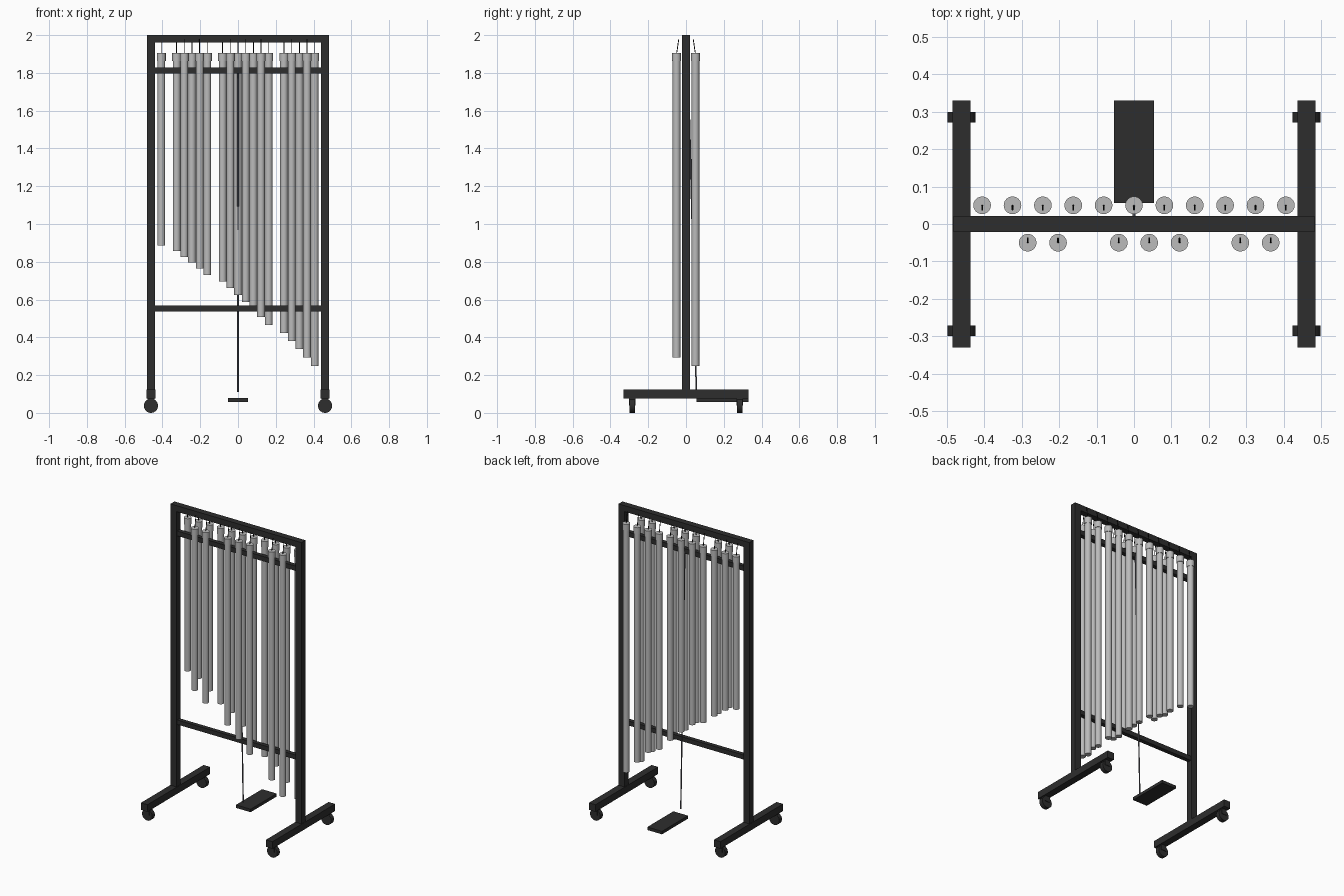
import bpy, math
from mathutils import Vector

if "Cube" in bpy.data.objects:
    bpy.data.objects.remove(bpy.data.objects["Cube"])


def material(name, rgb):
    m = bpy.data.materials.new(name)
    m.diffuse_color = (*rgb, 1)
    m.use_nodes = True
    m.node_tree.nodes["Principled BSDF"].inputs["Base Color"].default_value = m.diffuse_color
    return m


BLACK = material("black_frame", (0.027, 0.027, 0.027))
SILVER = material("silver_tube", (0.50, 0.50, 0.50))
STEEL = material("steel_rod", (0.12, 0.12, 0.14))
CORD = material("black_cord", (0.008, 0.008, 0.008))


def box(name, lo, hi, mat, bevel=0):
    lo, hi = Vector(lo), Vector(hi)
    bpy.ops.mesh.primitive_cube_add(size=1, location=(lo + hi) / 2)
    ob = bpy.context.object
    ob.name = name
    ob.scale = hi - lo
    bpy.ops.object.transform_apply(location=False, rotation=False, scale=True)
    ob.data.materials.append(mat)
    if bevel:
        mod = ob.modifiers.new("bevel", 'BEVEL')
        mod.width, mod.segments = bevel, 1
    return ob


def rod(name, a, b, r, mat, sides=24):
    a, b = Vector(a), Vector(b)
    d = b - a
    bpy.ops.mesh.primitive_cylinder_add(vertices=sides, radius=r, depth=d.length,
                                        location=(a + b) / 2)
    ob = bpy.context.object
    ob.name = name
    ob.rotation_euler = d.to_track_quat('Z', 'Y').to_euler()
    ob.data.materials.append(mat)
    bpy.ops.object.shade_smooth_by_angle(angle=math.radians(40))
    return ob


# Frame: posts, feet and casters on each side
for s, side in ((-1, "left"), (1, "right")):
    x = s * 0.461
    box(f"{side}_post", (x - 0.022, -0.021, 0.08), (x + 0.022, 0.021, 1.96), BLACK)
    box(f"{side}_foot", (x - 0.024, -0.33, 0.077), (x + 0.024, 0.33, 0.124), BLACK)
    for t, end in ((-1, "front"), (1, "back")):
        y = t * 0.285
        rod(f"{side}_{end}_wheel", (x, y - 0.014, 0.0375), (x, y + 0.014, 0.0375),
            0.0375, BLACK, 28)
        box(f"{side}_{end}_caster_fork", (x - 0.018, y - 0.018, 0.04),
            (x + 0.018, y + 0.018, 0.08), BLACK)

# Cross bars
box("top_bar", (-0.483, -0.021, 1.96), (0.483, 0.021, 2.0), BLACK)
box("upper_crossbar", (-0.44, -0.014, 1.796), (0.44, 0.014, 1.828), BLACK)
box("lower_crossbar", (-0.44, -0.014, 0.538), (0.44, 0.014, 0.568), BLACK)

# Chimes: slot number (odd = front row, even = back row) and bottom height
chimes = [(-10, 0.885), (-8, 0.857), (-7, 0.826), (-6, 0.796), (-5, 0.764),
          (-4, 0.731), (-2, 0.695), (-1, 0.66), (0, 0.625), (1, 0.588),
          (2, 0.548), (3, 0.508), (4, 0.466), (6, 0.424), (7, 0.381),
          (8, 0.338), (9, 0.293), (10, 0.248)]
for i, (slot, bottom) in enumerate(chimes, 1):
    x = slot * 0.0406
    t = -1 if slot % 2 else 1
    y = t * 0.05
    rod(f"chime_tube_{i}", (x, y, bottom), (x, y, 1.87), 0.0205, SILVER)
    rod(f"chime_cap_{i}", (x, y, 1.862), (x, y, 1.905), 0.0235, SILVER)
    rod(f"chime_cord_{i}", (x, y, 1.90), (x, t * 0.038, 1.98), 0.0022, CORD, 8)

# Damper pedal and its pull rod
box("pedal", (-0.054, 0.056, 0.058), (0.054, 0.33, 0.078), BLACK)
rod("pedal_rod", (0, 0.055, 0.11), (0, 0.012, 1.81), 0.004, STEEL, 12)
